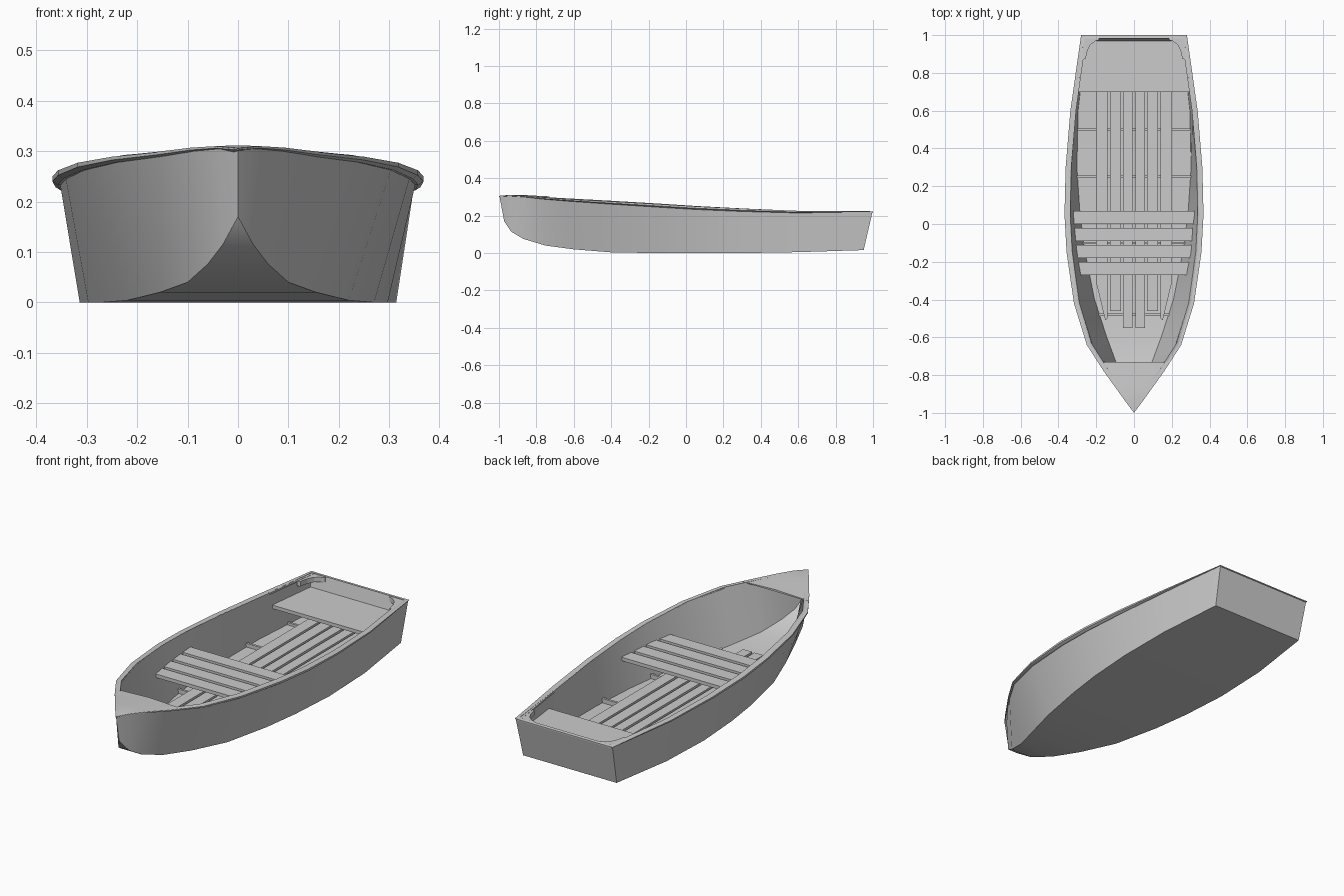
import bpy, bmesh
from math import pi, sin

if "Cube" in bpy.data.objects:
    bpy.data.objects.remove(bpy.data.objects["Cube"])

# Hull stations: chine (y, half width, z) and gunwale (y, half width, z)
ST = [(-.972, 0, .17, -1, 0, .305), (-.935, .03, .115, -.94, .045, .309),
      (-.87, .06, .076, -.87, .095, .306), (-.75, .1, .04, -.78, .16, .298),
      (-.6, .155, .02, -.64, .25, .289), (-.4, .22, .004, -.42, .318, .277),
      (-.15, .27, 0, -.15, .357, .262), (.05, .297, 0, .05, .368, .25),
      (.3, .314, 0, .3, .362, .238), (.6, .308, .005, .6, .337, .226),
      (.95, .268, .016, 1, .28, .222)]

grey = bpy.data.materials.new("grey_paint")
grey.diffuse_color = (.57, .57, .57, 1)
grey.use_nodes = True
grey.node_tree.nodes["Principled BSDF"].inputs["Base Color"].default_value = grey.diffuse_color


def interp(y, k, col):
    for a, b in zip(ST, ST[1:]):
        if y <= b[k]:
            t = max(0, (y - a[k]) / (b[k] - a[k]))
            return a[col] + t * (b[col] - a[col])
    return ST[-1][col]


def bulge(y):
    return max(0, sin(pi * (y + 1) / 2))


def inner_half(y, z):
    xc, zc = interp(y, 0, 1), interp(y, 0, 2)
    xs, zs = interp(y, 3, 4) - .003 - .01 * bulge(y), interp(y, 3, 5)
    return xc + (xs - xc) * (z - zc) / (zs - zc) - .014


def finish(name, verts, faces, fix=True):
    bm = bmesh.new()
    vs = [bm.verts.new(v) for v in verts]
    for f in faces:
        bm.faces.new([vs[i] for i in f])
    bmesh.ops.remove_doubles(bm, verts=bm.verts, dist=1e-5)
    if fix:
        bmesh.ops.recalc_face_normals(bm, faces=bm.faces)
    me = bpy.data.meshes.new(name)
    bm.to_mesh(me)
    bm.free()
    me.materials.append(grey)
    ob = bpy.data.objects.new(name, me)
    bpy.context.collection.objects.link(ob)
    return ob


def select(ob):
    bpy.ops.object.select_all(action='DESELECT')
    bpy.context.view_layer.objects.active = ob
    ob.select_set(True)


def smooth(ob):
    select(ob)
    for m in list(ob.modifiers):
        bpy.ops.object.modifier_apply(modifier=m.name)
    bpy.ops.object.shade_smooth_by_angle(angle=.5)


def loft(name, rings, closed=True):
    n = len(rings[0])
    m = n if closed else n - 1
    faces = [(i*n + j, (i+1)*n + j, (i+1)*n + (j+1) % n, i*n + (j+1) % n)
             for i in range(len(rings) - 1) for j in range(m)]
    last = (len(rings) - 1) * n
    faces.append(tuple(range(last, last + n))[::-1])
    if closed:
        faces.append(tuple(range(n)))
    return finish(name, [p for r in rings for p in r], faces, closed)


def prism(name, pts, z0, z1):
    return loft(name, [[(x, y, z) for x, y in pts] for z in (z0, z1)])


def mirror(ob):
    m = ob.modifiers.new("mirror", 'MIRROR')
    m.use_mirror_merge = False
    return ob


# Hull shell with flat bottom and raked transom
rings = []
for yc, xc, zc, ys, xo, zs in ST:
    xs, y, z = max(0, xo - .003 - .01 * bulge(ys)), ys * .997, zs - .002
    rings.append([(-xs, y, z), (-xc, yc, zc), (xc, yc, zc), (xs, y, z)])
hull = loft("hull", rings, closed=False)
sol = hull.modifiers.new("thickness", 'SOLIDIFY')
sol.thickness, sol.offset = .018, -1
smooth(hull)

# Gunwale rail, a lip that thins out towards both ends
rail = []
for s in ST:
    y, x, z = s[3:]
    d, xi = .004 + .013 * bulge(y), max(0, x - .03)
    rail.append([(x, y, z), (x, y, z - d * .6), (max(0, x - .01), y, z - d), (xi, y, z - d), (xi, y, z)])
smooth(mirror(loft("gunwale", rail)))

# Transom cap and rounded corner knees
prism("transom_cap", [(-.27, .984), (.27, .984), (.27, 1), (-.27, 1)], .216, .2215)
mirror(prism("stern_knee", [(.27, .87), (.256, .875), (.246, .92), (.23, .95),
                            (.205, .968), (.185, .975), (.185, .99), (.268, .99)], .196, .2215))

# Bow deck, slightly crowned
deck = []
for y in (-.995, -.94, -.87, -.78, -.73):
    x, z = interp(y, 3, 4) - .002, interp(y, 3, 5) + .001
    c = z + .04 * x
    deck.append([(-x, y, z), (0, y, c), (x, y, z), (x, y, z - .004), (0, y, c - .01), (-x, y, z - .004)])
smooth(loft("bow_deck", deck))

# Stern bench fitted to the hull sides
right = [(inner_half(y, .15), y) for y in (.7, .8, .9, .968)]
prism("stern_bench", right + [(-x, y) for x, y in reversed(right)], .138, .156)

# Slatted middle seat
for i, y in enumerate((0, -.09, -.18, -.27)):
    a, b = inner_half(y, .165), inner_half(y + .07, .165)
    prism(f"seat_slat_{i + 1}", [(-a, y), (a, y), (b, y + .07), (-b, y + .07)], .155, .173)

# Floor boards
mirror(prism("floor_board_inner", [(.007, -.55), (.058, -.55), (.058, .93), (.007, .93)], .034, .048))
mirror(prism("floor_board_middle", [(.07, -.46), (.128, -.46), (.128, .93), (.07, .93)], .034, .048))
mirror(prism("floor_board_outer", [(.141, -.5), (.152, -.51), (.2, -.31), (.2, .93), (.141, .93)], .034, .048))

# Cross ribs under the boards
for i, y in enumerate((-.48, -.1, .25, .5, .8)):
    w = inner_half(y, .03)
    prism(f"floor_rib_{i + 1}", [(-w, y - .006), (w, y - .006), (w, y + .006), (-w, y + .006)], .012, .036)
